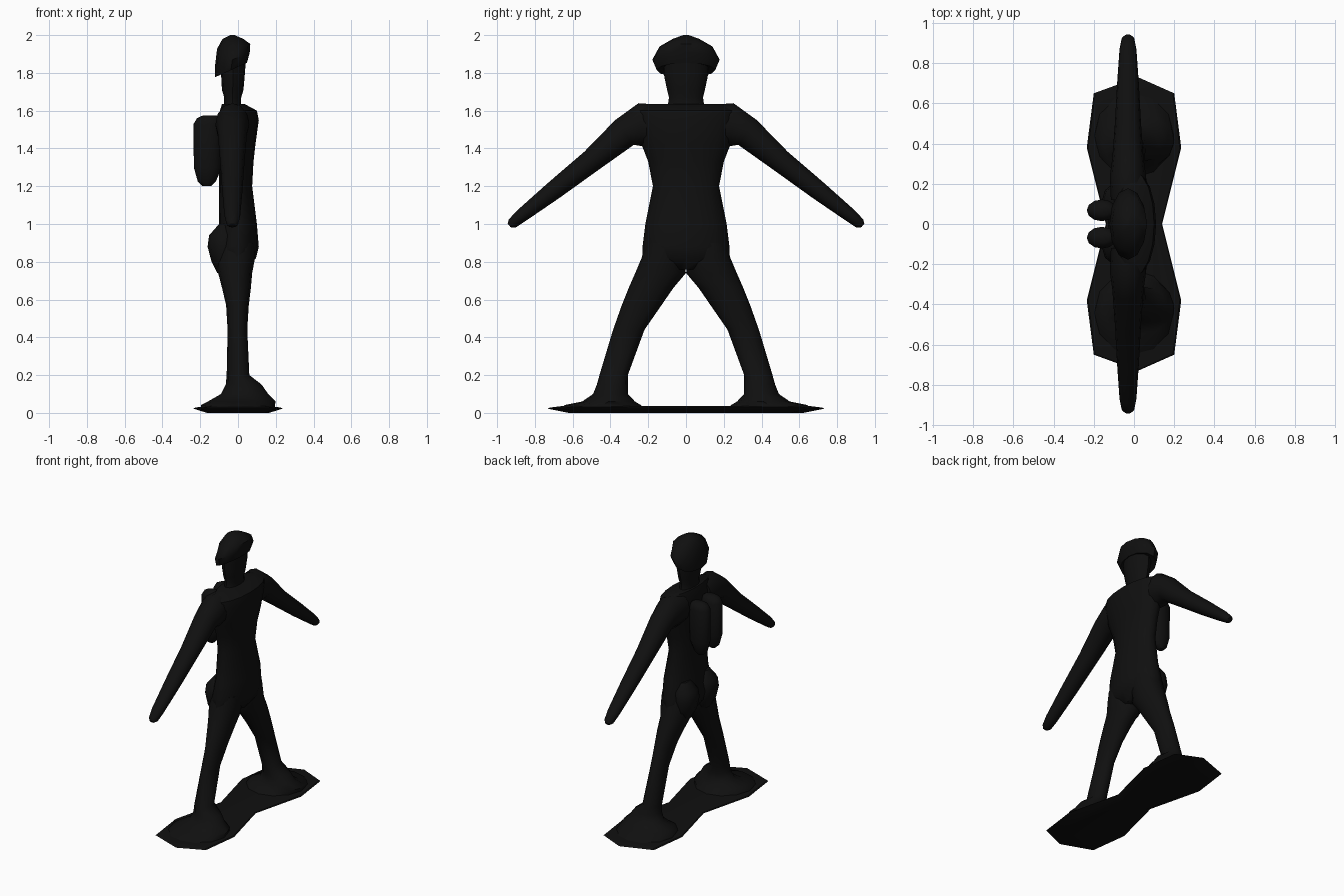
import bpy, bmesh, math
from mathutils import Vector

black = bpy.data.materials.new("matte black")
black.diffuse_color = (0.005, 0.005, 0.005, 1)


def skin(name, rings, angle=50):
    """Join equal-length rings of points into a closed skin."""
    bm = bmesh.new()
    loops = [[bm.verts.new(p) for p in ring] for ring in rings]
    n = len(loops[0])
    for a, b in zip(loops, loops[1:]):
        for i in range(n):
            j = (i + 1) % n
            bm.faces.new((a[i], a[j], b[j], b[i]))
    bm.faces.new(loops[0])
    bm.faces.new(loops[-1])
    bmesh.ops.recalc_face_normals(bm, faces=bm.faces)
    me = bpy.data.meshes.new(name)
    bm.to_mesh(me)
    bm.free()
    me.materials.append(black)
    ob = bpy.data.objects.new(name, me)
    bpy.context.collection.objects.link(ob)
    bpy.ops.object.select_all(action='DESELECT')
    ob.select_set(True)
    bpy.context.view_layer.objects.active = ob
    bpy.ops.object.shade_smooth_by_angle(angle=math.radians(angle))
    return ob


def oval(c, u, v, n=12):
    c, u, v = Vector(c), Vector(u), Vector(v)
    return [c + u * math.cos(math.tau * i / n) + v * math.sin(math.tau * i / n)
            for i in range(n)]


def stack(name, rows, n=12):
    """Rows of z, centre x, half x, centre y, half y, slope of the ring along x."""
    return skin(name, [oval((cx, cy, z), (rx, 0, s * rx), (0, ry, 0), n)
                       for z, cx, rx, cy, ry, s in rows])


# Torso from hips to shoulders
stack("torso", [
    (0.76, -0.01, 0.06, 0, 0.10, 0), (0.82, -0.01, 0.105, 0, 0.232, 0),
    (0.88, -0.01, 0.12, 0, 0.23, 0), (1.0, 0.0, 0.10, 0, 0.215, 0),
    (1.2, -0.013, 0.088, 0, 0.175, 0), (1.33, -0.01, 0.092, 0, 0.20, 0),
    (1.42, -0.005, 0.097, 0, 0.235, 0), (1.55, 0.005, 0.105, 0, 0.26, 0),
    (1.60, 0.002, 0.098, 0, 0.26, 0), (1.635, -0.025, 0.06, 0, 0.20, 0)], 16)

# Neck and face
stack("head", [
    (1.58, -0.028, 0.055, 0, 0.11, 0), (1.635, -0.028, 0.045, 0, 0.095, 0),
    (1.67, -0.028, 0.045, 0, 0.09, 0), (1.71, -0.028, 0.057, 0, 0.10, 0),
    (1.78, -0.027, 0.062, 0, 0.115, 0), (1.88, -0.027, 0.07, 0, 0.12, 0)])

# Cap with a tilted rim
stack("cap", [
    (1.835, -0.025, 0.05, 0, 0.10, 0.4), (1.815, -0.037, 0.084, 0, 0.155, 0.45),
    (1.87, -0.030, 0.092, 0, 0.178, 0.4), (1.94, -0.023, 0.088, 0, 0.14, 0.15),
    (1.98, -0.027, 0.055, 0, 0.07, 0), (2.0, -0.03, 0.012, 0, 0.015, 0)])

# Base plate spanning both feet
half = [(0.14, 0), (0.235, 0.38), (0.20, 0.65), (0.02, 0.73)]
quarter = half + [(-x, y) for x, y in reversed(half[:3])]
outline = quarter + [(x, -y) for x, y in reversed(quarter[1:-1])]
skin("base_plate", [[(x * sx, y * sy, z) for x, y in outline]
                    for sx, sy, z in ((0.7, 0.85, 0.0), (1, 1, 0.022),
                                      (0.97, 0.99, 0.028), (0.7, 0.9, 0.036))], 25)

for side, s in (("left", 1), ("right", -1)):
    # Leg flaring into the foot
    stack(side + "_leg", [
        (0.90, -0.01, 0.10, s * 0.11, 0.105, 0), (0.82, -0.015, 0.105, s * 0.12, 0.115, 0),
        (0.74, -0.015, 0.09, s * 0.135, 0.134, 0), (0.66, -0.008, 0.076, s * 0.186, 0.118, 0),
        (0.57, -0.003, 0.06, s * 0.235, 0.105, 0), (0.44, -0.003, 0.052, s * 0.303, 0.083, 0),
        (0.20, 0.0, 0.06, s * 0.383, 0.075, 0), (0.15, 0.03, 0.095, s * 0.39, 0.082, 0),
        (0.10, 0.035, 0.125, s * 0.40, 0.092, 0), (0.06, 0.02, 0.18, s * 0.41, 0.14, 0),
        (0.042, 0.0, 0.195, s * 0.44, 0.20, 0), (0.02, 0, 0.20, s * 0.44, 0.23, 0)])

    # Rounded seat
    stack(side + "_seat", [
        (0.74, -0.075, 0.035, s * 0.11, 0.05, 0), (0.80, -0.075, 0.065, s * 0.11, 0.088, 0),
        (0.88, -0.075, 0.086, s * 0.11, 0.098, 0), (0.94, -0.075, 0.078, s * 0.11, 0.09, 0),
        (1.0, -0.07, 0.03, s * 0.11, 0.045, 0)], 10)

    # Arm: y, z, half thickness, half depth, tilt of the cross-section
    rings = []
    for y, z, t, d, a in ((0.12, 1.525, 0.105, 0.085, 0), (0.24, 1.525, 0.115, 0.09, 0.1),
                          (0.325, 1.485, 0.082, 0.078, 0.65), (0.5, 1.335, 0.061, 0.065, 0.7),
                          (0.7, 1.178, 0.05, 0.054, 0.68), (0.87, 1.045, 0.036, 0.042, 0.68),
                          (0.92, 1.003, 0.028, 0.032, 0.7), (0.936, 0.992, 0.012, 0.016, 0.7)):
        rings.append(oval((-0.03, s * y, z), (d, 0, 0),
                          (0, s * t * math.sin(a), t * math.cos(a))))
    skin(side + "_arm", rings)

    # Twin back tanks
    stack(side + "_tank", [
        (1.20, -0.165, 0.022, s * 0.068, 0.018, 0), (1.225, -0.165, 0.048, s * 0.068, 0.036, 0),
        (1.30, -0.16, 0.074, s * 0.068, 0.052, 0), (1.53, -0.16, 0.075, s * 0.068, 0.054, 0),
        (1.56, -0.155, 0.062, s * 0.068, 0.044, 0), (1.575, -0.15, 0.035, s * 0.068, 0.022, 0)])
